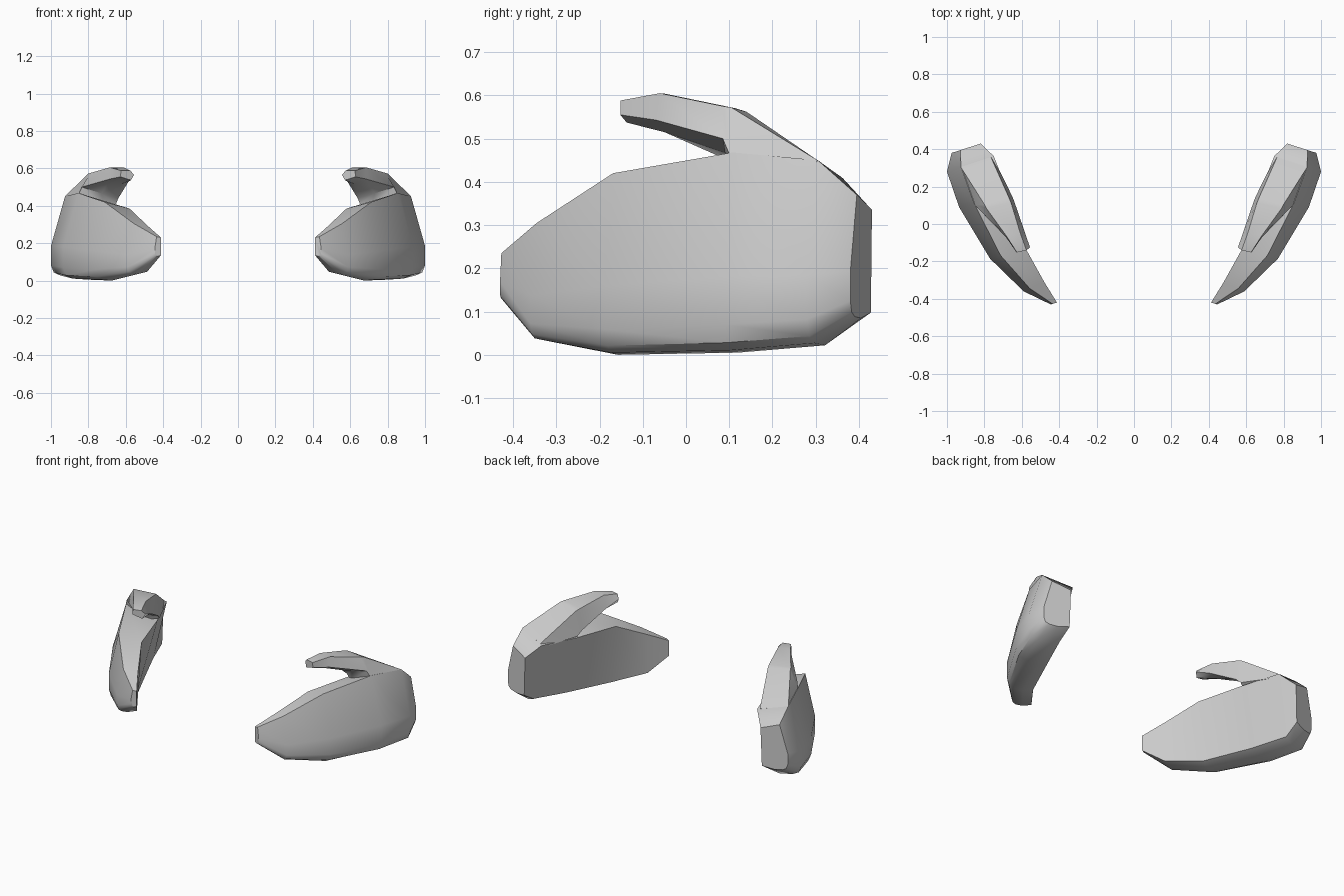
import bpy, bmesh, math
from mathutils import Vector

if "Cube" in bpy.data.objects:
    bpy.data.objects.remove(bpy.data.objects["Cube"])


def loft(name, sections, angle):
    """Skin a row of equal-sized cross-sections, cap the ends, mirror in x."""
    bm = bmesh.new()
    rings = [[bm.verts.new(p) for p in s] for s in sections]
    n = len(rings[0])
    for a, b in zip(rings, rings[1:]):
        for i in range(n):
            j = (i + 1) % n
            bm.faces.new((a[i], a[j], b[j], b[i]))
    bm.faces.new(rings[0])
    bm.faces.new(rings[-1])
    bmesh.ops.recalc_face_normals(bm, faces=bm.faces)
    mesh = bpy.data.meshes.new(name)
    bm.to_mesh(mesh)
    bm.free()
    ob = bpy.data.objects.new(name, mesh)
    bpy.context.collection.objects.link(ob)
    bpy.ops.object.select_all(action='DESELECT')
    ob.select_set(True)
    bpy.context.view_layer.objects.active = ob
    bpy.ops.object.shade_smooth_by_angle(angle=math.radians(angle))
    mod = ob.modifiers.new("mirror", 'MIRROR')
    mod.use_axis[0] = True
    mod.use_mirror_merge = False
    return ob


# Palm: one cross-section shape (across, height) fitted to each station
SHAPE = [(.5, 0), (.8, .012), (.94, .05), (1, .14), (1, .38), (.7, 1), (0, 1)]
# inner x, inner y, outer x, outer y, bottom z, inner top z, outer top z,
# inset of the inner lower edge
STATIONS = [
    (.82, .43, .975, .38, .085, .335, .37, .05),
    (.75, .363, 1.0, .28, .022, .408, .45, .3),
    (.665, .15, .935, .09, .005, .395, .468, .28),
    (.58, -.13, .77, -.185, .0, .385, .42, .2),
    (.48, -.31, .59, -.36, .035, .29, .305, .05),
    (.412, -.42, .445, -.43, .13, .23, .235, 0),
]


def palm_section(xi, yi, xo, yo, zb, zti, zto, inset):
    pts = []
    for u, h in [(inset, .05)] + SHAPE:
        top = zti + (zto - zti) * min(u / .7, 1)
        pts.append(Vector((xi + (xo - xi) * u, yi + (yo - yi) * u,
                           zb + (top - zb) * h)))
    return pts


loft("mitten_palm", [palm_section(*s) for s in STATIONS], 42)

# Thumb: outer underside, outer top, top, inner edge, inner underside
loft("mitten_thumb", [
    [(.926, .297, .435), (.926, .304, .45), (.765, .358, .412), (.755, .36, .39), (.80, .30, .33)],
    [(.853, .102, .46), (.80, .105, .572), (.668, .14, .562), (.652, .15, .41), (.72, .10, .40)],
    [(.835, .085, .50), (.79, .085, .575), (.658, .115, .57), (.64, .12, .44), (.73, .095, .466)],
    [(.685, -.07, .543), (.685, -.06, .605), (.608, -.05, .604), (.585, -.04, .53), (.625, -.05, .515)],
    [(.628, -.152, .555), (.626, -.152, .588), (.575, -.14, .588), (.556, -.125, .565), (.572, -.137, .537)],
], 50)
